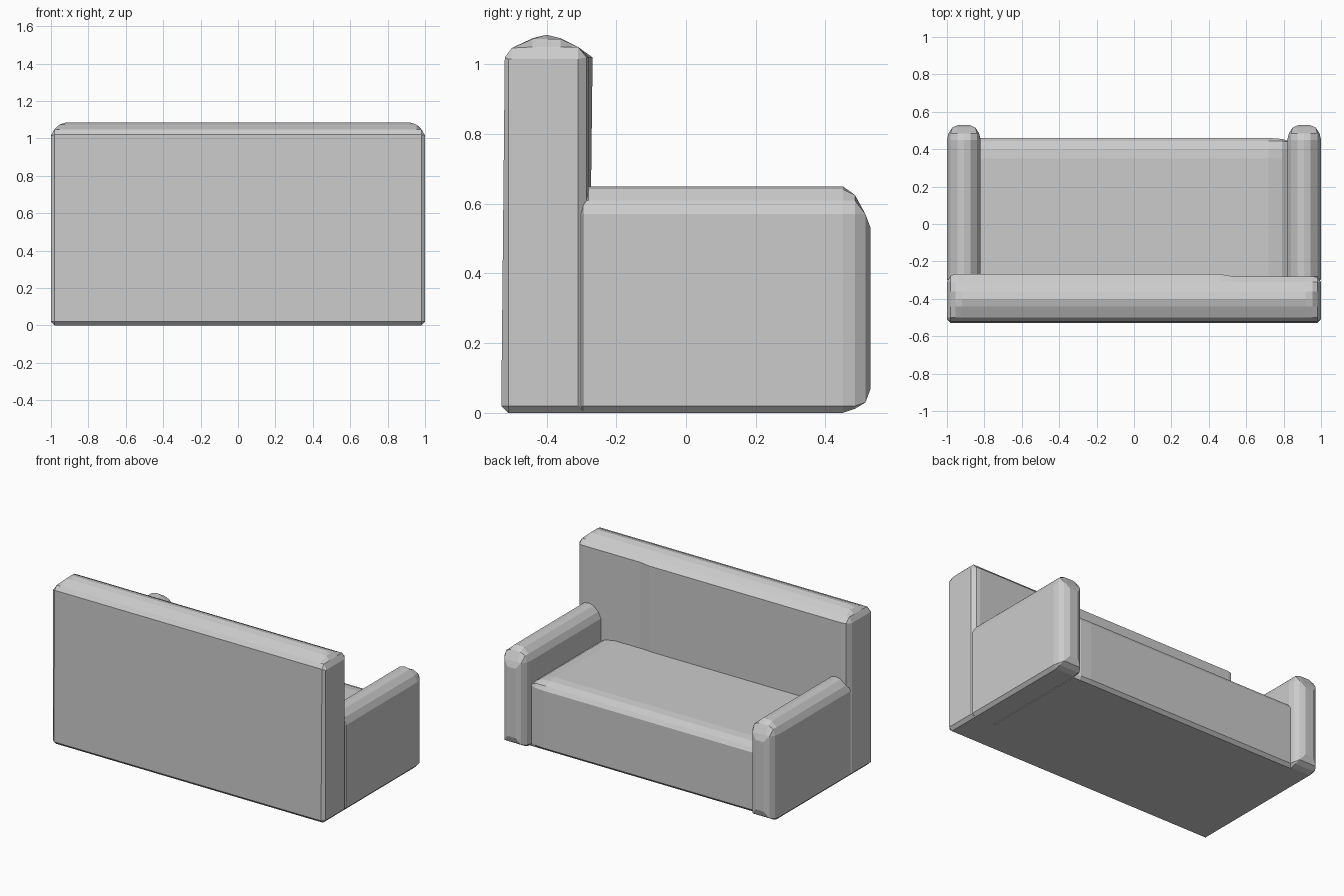
import bpy
import bmesh

cube = bpy.data.objects.get("Cube")
if cube:
    bpy.data.objects.remove(cube, do_unlink=True)

# One upholstery colour
GREY = (0.6, 0.6, 0.6, 1.0)
fabric = bpy.data.materials.new("grey_fabric")
fabric.use_nodes = True
fabric.diffuse_color = GREY
for node in fabric.node_tree.nodes:
    if node.type == 'BSDF_PRINCIPLED':
        node.inputs["Base Color"].default_value = GREY


def clamp(v, low, high):
    return max(low, min(high, v))


def loft(name, profile, sections, place):
    """Skin a closed profile along sections of (distance, u range, v range).
    Each section clamps the profile, which rounds off the ends."""
    bm = bmesh.new()
    rings = []
    for t, (u0, u1), (v0, v1) in sections:
        rings.append([bm.verts.new(place(t, clamp(u, u0, u1), clamp(v, v0, v1)))
                      for u, v in profile])
    n = len(profile)
    for a, b in zip(rings, rings[1:]):
        for i in range(n):
            j = (i + 1) % n
            bm.faces.new((a[i], a[j], b[j], b[i]))
    bm.faces.new(rings[0])
    bm.faces.new(rings[-1])
    bmesh.ops.remove_doubles(bm, verts=bm.verts, dist=0.0005)
    bmesh.ops.dissolve_degenerate(bm, edges=bm.edges, dist=0.0005)
    bmesh.ops.recalc_face_normals(bm, faces=bm.faces)
    mesh = bpy.data.meshes.new(name)
    bm.to_mesh(mesh)
    bm.free()
    mesh.materials.append(fabric)
    obj = bpy.data.objects.new(name, mesh)
    bpy.context.collection.objects.link(obj)
    return obj


def along_x(t, u, v):
    return (t, u, v)


# Backrest: tall slab with a domed top, slightly thicker on its right part
back_profile = [(-.53, .02), (-.51, 0), (-.29, 0), (-.28, .02), (-.268, 1.02),
                (-.31, 1.05), (-.36, 1.075), (-.4, 1.085), (-.44, 1.075),
                (-.5, 1.047), (-.52, 1.02)]
back_sections = [
    (-1.0, (-.51, -.31), (.02, 1.015)),
    (-.98, (-.53, -.275), (0, 1.05)),
    (-.955, (-.53, -.268), (0, 1.073)),
    (-.92, (-.53, -.268), (0, 1.085)),
    (.46, (-.53, -.268), (0, 1.085)),
    (.53, (-.53, -.28), (0, 1.085)),
    (.92, (-.53, -.28), (0, 1.085)),
    (.955, (-.53, -.28), (0, 1.073)),
    (.98, (-.53, -.285), (0, 1.05)),
    (1.0, (-.51, -.31), (.02, 1.015)),
]
loft("backrest", back_profile, back_sections, along_x)

# Seat: block with a rolled front edge and a softened left end
seat_profile = [(-.4, 0), (.44, 0), (.46, .02), (.46, .4), (.443, .425),
                (.4, .443), (.35, .45), (-.4, .45)]
seat_sections = [
    (-.9, (-.4, .46), (0, .45)),
    (.72, (-.4, .46), (0, .45)),
    (.79, (-.4, .455), (0, .437)),
    (.835, (-.4, .44), (0, .41)),
]
loft("seat", seat_profile, seat_sections, along_x)

# Arms: arched cross-section with a rounded front end
arm_profile = [(.84, 0), (.98, 0), (1, .02), (1, .57), (.98, .61), (.945, .642),
               (.91, .65), (.875, .642), (.84, .61), (.82, .57), (.82, .02)]
arm_sections = [
    (-.31, (.835, .985), (.015, .57)),
    (-.295, (.82, 1), (0, .61)),
    (-.28, (.82, 1), (0, .65)),
    (.45, (.82, 1), (0, .65)),
    (.485, (.828, .992), (.012, .625)),
    (.515, (.848, .972), (.03, .57)),
    (.53, (.88, .94), (.07, .53)),
]
for side, name in ((1, "left_arm"), (-1, "right_arm")):
    loft(name, arm_profile, arm_sections, lambda t, u, v: (side * u, t, v))
